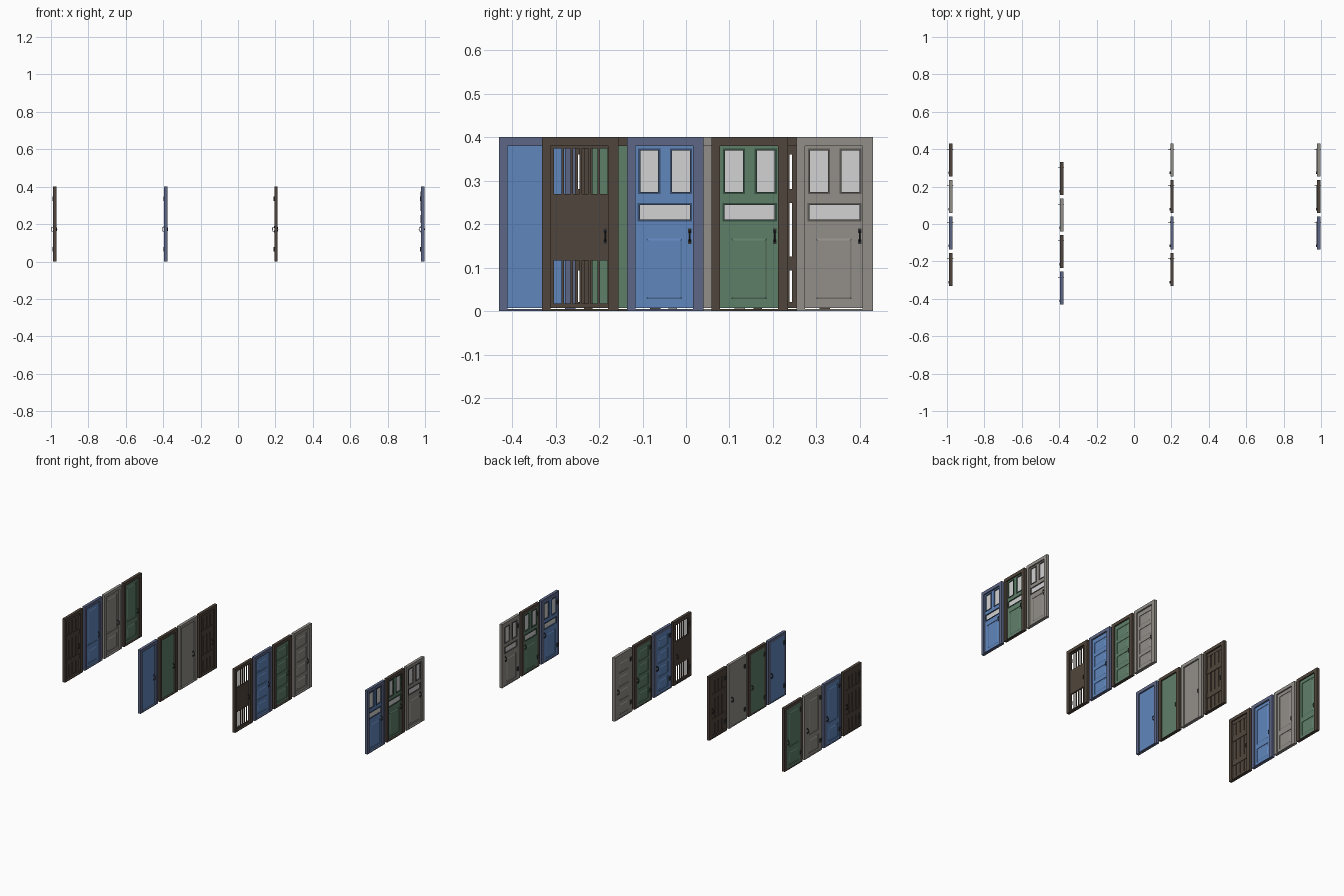
import bpy, bmesh
from mathutils import Vector

cube = bpy.data.objects.get("Cube")
if cube:
    bpy.data.objects.remove(cube, do_unlink=True)


def srgb(*rgb):
    return tuple(((c / 255 + 0.055) / 1.055) ** 2.4 for c in rgb) + (1.0,)


def material(name, *rgb):
    m = bpy.data.materials.new(name)
    m.use_nodes = True
    m.diffuse_color = srgb(*rgb)
    m.node_tree.nodes["Principled BSDF"].inputs["Base Color"].default_value = srgb(*rgb)
    return m


MAT = {
    "blue": material("blue_paint", 96, 134, 188),
    "dull_blue": material("dull_blue_paint", 92, 102, 134),
    "green": material("green_paint", 95, 127, 105),
    "brown": material("brown_wood", 80, 69, 60),
    "grey": material("grey_paint", 146, 142, 136),
    "glass": material("pale_glass", 210, 210, 210),
    "metal": material("dark_metal", 52, 52, 54),
    "dark_blue": material("dark_blue_trim", 58, 78, 108),
    "dark_green": material("dark_green_trim", 52, 76, 64),
    "dark_grey": material("dark_grey_trim", 92, 89, 86),
}
FRAME = {"blue": "dull_blue", "green": "brown", "brown": "brown", "grey": "grey"}

WIDTH, HEIGHT = 0.176, 0.4
LEFT, RIGHT, BOTTOM, TOP = 0.0195, 0.152, 0.007, 0.38   # leaf edges
HALF = 0.0045                                           # half leaf thickness


class Part:
    """Collects simple solids into one named object, in door-local space."""
    def __init__(self, name, mat, origin):
        self.name, self.mat, self.origin = name, mat, origin
        self.bm = bmesh.new()

    def box(self, x0, x1, y0, y1, z0, z1):
        vs = bmesh.ops.create_cube(self.bm, size=1)["verts"]
        for v in vs:
            v.co = Vector(((x0 + x1) / 2 + v.co.x * (x1 - x0),
                           (y0 + y1) / 2 + v.co.y * (y1 - y0),
                           (z0 + z1) / 2 + v.co.z * (z1 - z0)))
        return vs

    def raised(self, y0, y1, z0, z1, depth, inset):
        # Bevelled field standing out from the panel core on both sides
        for side in (-1, 1):
            x0, x1 = sorted((0, side * depth))
            vs = self.box(x0, x1, y0, y1, z0, z1)
            for v in vs:
                if abs(v.co.x) > depth / 2:
                    v.co.y += inset if v.co.y < (y0 + y1) / 2 else -inset
                    v.co.z += inset if v.co.z < (z0 + z1) / 2 else -inset

    def ring(self, x, y0, y1, z0, z1, w):
        # Rectangular surround just outside an opening
        self.box(-x, x, y0 - w, y0, z0 - w, z1 + w)
        self.box(-x, x, y1, y1 + w, z0 - w, z1 + w)
        self.box(-x, x, y0, y1, z0 - w, z0)
        self.box(-x, x, y0, y1, z1, z1 + w)

    def done(self):
        mesh = bpy.data.meshes.new(self.name)
        self.bm.to_mesh(mesh)
        self.bm.free()
        mesh.materials.append(MAT[self.mat])
        ob = bpy.data.objects.new(self.name, mesh)
        ob.location = self.origin
        bpy.context.collection.objects.link(ob)
        return ob


def add_frame(name, color, origin):
    p = Part(name + "_frame", FRAME[color], origin)
    back, front = -0.005, 0.013
    p.box(back, front, 0, LEFT, 0, HEIGHT)
    p.box(back, front, RIGHT, WIDTH, 0, HEIGHT)
    p.box(back, front, LEFT, RIGHT, TOP, HEIGHT)
    p.box(back, front, LEFT, RIGHT, 0, BOTTOM - 0.002)
    p.done()


def add_hardware(name, origin):
    # Hinges on the low-y edge of the back face
    p = Part(name + "_hinges", "metal", origin)
    for z in (0.065, 0.335):
        p.box(-0.009, -0.004, LEFT - 0.006, LEFT + 0.006, z - 0.012, z + 0.012)
    # Mounting plates of the pulls
    for z in (0.16, 0.185):
        p.box(-HALF - 0.002, HALF + 0.002, 0.141, 0.149, z - 0.005, z + 0.005)
    p.done()
    # Bowed pull on each face
    cu = bpy.data.curves.new(name + "_pull", "CURVE")
    cu.dimensions = "3D"
    cu.bevel_depth, cu.bevel_resolution = 0.0018, 1
    cu.use_fill_caps = True
    for side in (-1, 1):
        path = [(0.004, 0.16), (0.0125, 0.162), (0.0152, 0.1725), (0.0125, 0.183), (0.004, 0.185)]
        sp = cu.splines.new("POLY")
        sp.points.add(len(path) - 1)
        for pt, (x, z) in zip(sp.points, path):
            pt.co = (side * x, 0.145, z, 1)
    cu.materials.append(MAT["metal"])
    ob = bpy.data.objects.new(name + "_pull", cu)
    ob.location = origin
    bpy.context.collection.objects.link(ob)


def add_leaf(name, color, origin, rows):
    """rows, bottom to top: (z0, z1, fill, [(y0, y1), ...])"""
    leaf = Part(name + "_leaf", color, origin)
    glass = Part(name + "_glass", "glass", origin)
    trim = Part(name + "_trim", "dark_" + color if color != "brown" else "brown", origin)
    z = BOTTOM
    for z0, z1, fill, spans in rows:
        leaf.box(-HALF, HALF, LEFT, RIGHT, z, z0)
        y = LEFT
        for y0, y1 in spans:
            leaf.box(-HALF, HALF, y, y0, z0, z1)
            y = y1
            if fill == "glass":
                glass.box(-0.001, 0.001, y0, y1, z0, z1)
                trim.ring(HALF + 0.002, y0, y1, z0, z1, 0.005)
            elif fill == "panel":
                leaf.box(-0.002, 0.002, y0, y1, z0, z1)
                leaf.raised(y0 + 0.004, y1 - 0.004, z0 + 0.004, z1 - 0.004, HALF - 0.0005, 0.008)
            elif fill == "bars":
                count = 5
                for i in range(count):
                    c = y0 + (y1 - y0) * (i + 1) / (count + 1)
                    leaf.box(-0.0025, 0.0025, c - 0.0025, c + 0.0025, z0, z1)
        leaf.box(-HALF, HALF, y, RIGHT, z0, z1)
        z = z1
    leaf.box(-HALF, HALF, LEFT, RIGHT, z, TOP)
    leaf.done()
    for part in (glass, trim):
        if len(part.bm.verts):
            part.done()
        else:
            part.bm.free()


def add_plank_leaf(name, color, origin):
    # Upright boards with narrow gaps, tied by cross rails
    p = Part(name + "_leaf", color, origin)
    count, gap = 4, 0.005
    step = (RIGHT - LEFT + gap) / count
    for i in range(count):
        y = LEFT + i * step
        p.box(-0.003, 0.003, y, y + step - gap, BOTTOM, TOP)
    for z in (0.11, 0.265):
        p.box(-0.006, 0.006, LEFT, RIGHT, z - 0.016, z + 0.016)
    p.box(-HALF, HALF, LEFT, RIGHT, TOP - 0.02, TOP)
    p.box(-HALF, HALF, LEFT, RIGHT, BOTTOM, BOTTOM + 0.014)
    p.done()


FULL = [(0.037, 0.135)]
STYLES = {
    "window": [(0.02, 0.175, "panel", FULL),
               (0.211, 0.244, "glass", [(0.03, 0.145)]),
               (0.274, 0.369, "glass", [(0.031, 0.072), (0.104, 0.145)])],
    "panelled": [(z, z + 0.068, "panel", FULL) for z in (0.025, 0.112, 0.199, 0.286)],
    "barred": [(0.018, 0.117, "bars", [(0.027, 0.151)]),
               (0.27, 0.374, "bars", [(0.027, 0.151)])],
    "plain": [],
    "two_panel": [(0.025, 0.112, "panel", FULL), (0.14, 0.36, "panel", FULL)],
}

# Rows of doors: x of the row, y of the first door centre, then (style, colour)
ROWS = [
    (-0.983, -0.243, [("plank", "brown"), ("two_panel", "blue"),
                      ("two_panel", "grey"), ("two_panel", "green")]),
    (-0.390, -0.342, [("plain", "blue"), ("plain", "green"),
                      ("plain", "grey"), ("plank", "brown")]),
    (0.199, -0.243, [("barred", "brown"), ("panelled", "blue"),
                     ("panelled", "green"), ("panelled", "grey")]),
    (0.983, -0.048, [("window", "blue"), ("window", "green"), ("window", "grey")]),
]
SPACING = 0.195

for number, (x, y, doors) in enumerate(ROWS, 1):
    for i, (style, color) in enumerate(doors):
        origin = (x, y + i * SPACING - WIDTH / 2, 0)
        name = f"row{number}_{color}_{style}_door"
        add_frame(name, color, origin)
        if style == "plank":
            add_plank_leaf(name, color, origin)
        else:
            add_leaf(name, color, origin, STYLES[style])
        add_hardware(name, origin)
